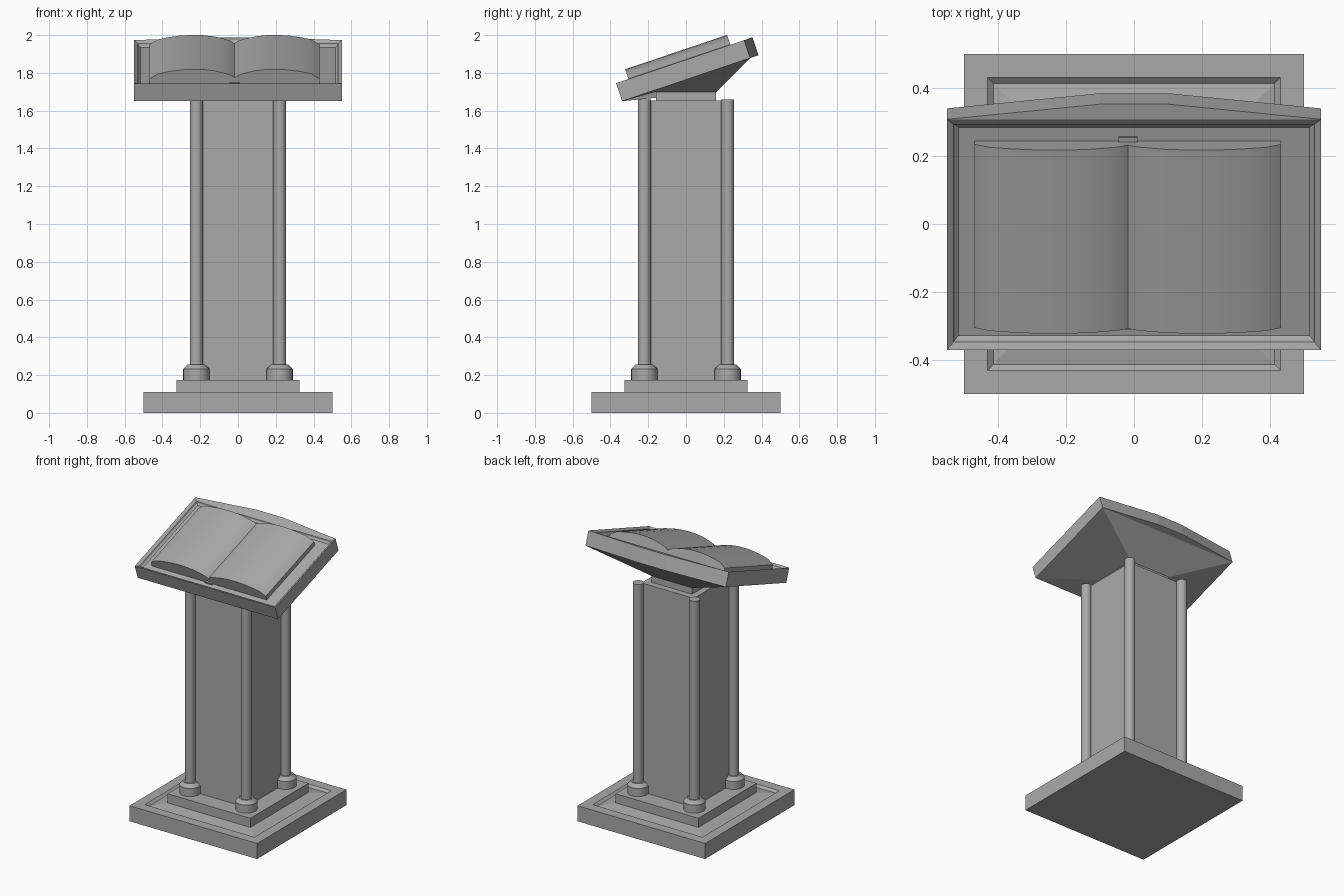
import bpy, bmesh, math
from mathutils import Matrix, Vector

old = bpy.data.objects.get("Cube")
if old:
    bpy.data.objects.remove(old, do_unlink=True)

grey = bpy.data.materials.new("stone_grey")
grey.use_nodes = True
colour = (0.4, 0.4, 0.4, 1)
grey.diffuse_color = colour
grey.node_tree.nodes["Principled BSDF"].inputs["Base Color"].default_value = colour

# Desk frame: local x across, y up the slope, z away from the surface
desk = Matrix.Translation((0, -0.37, 1.745)) @ Matrix.Rotation(0.325, 4, 'X')
DEPTH, HALF, THICK = 0.715, 0.55, 0.1


def loft(name, rings, matrix=Matrix(), smooth=False):
    """Skin a list of equally long point rings and cap both ends."""
    bm = bmesh.new()
    loops = [[bm.verts.new(matrix @ Vector(p)) for p in ring] for ring in rings]
    n = len(loops[0])
    for a, b in zip(loops, loops[1:]):
        for i in range(n):
            j = (i + 1) % n
            bm.faces.new((a[i], a[j], b[j], b[i]))
    bm.faces.new(loops[0][::-1])
    bm.faces.new(loops[-1])
    bmesh.ops.recalc_face_normals(bm, faces=bm.faces)
    mesh = bpy.data.meshes.new(name)
    bm.to_mesh(mesh)
    bm.free()
    mesh.materials.append(grey)
    obj = bpy.data.objects.new(name, mesh)
    bpy.context.collection.objects.link(obj)
    if smooth:
        bpy.ops.object.select_all(action='DESELECT')
        obj.select_set(True)
        bpy.context.view_layer.objects.active = obj
        bpy.ops.object.shade_smooth_by_angle(angle=math.radians(30))
    return obj


def rect(x0, x1, y0, y1, z):
    return [(x0, y0, z), (x1, y0, z), (x1, y1, z), (x0, y1, z)]


def square(h, z):
    return rect(-h, h, -h, h, z)


def circle(cx, cy, r, z, n=24):
    return [(cx + r * math.cos(math.tau * i / n), cy + r * math.sin(math.tau * i / n), z)
            for i in range(n)]


# Stepped base with a groove around the upper step
loft("base", [square(0.5, 0), square(0.5, 0.11), square(0.43, 0.11),
              square(0.413, 0.095), square(0.325, 0.11)])
loft("base_step", [square(0.325, 0.1), square(0.325, 0.175)])

# Shaft, neck and corner columns
loft("shaft", [square(0.205, 0.175), square(0.205, 1.655)])
loft("neck", [square(0.16, 1.655), square(0.16, 1.7)])
for side, sx in (("right", -1), ("left", 1)):
    for end, sy in (("front", -1), ("back", 1)):
        x, y = sx * 0.22, sy * 0.22
        loft(f"column_{end}_{side}",
             [circle(x, y, r, z) for r, z in
              ((0.07, 0.175), (0.07, 0.232), (0.046, 0.255), (0.035, 0.255), (0.035, 1.66))],
             smooth=True)

# Flared support from the neck to the underside of the desk
under = [desk @ Vector(p) for p in rect(-HALF, HALF, 0, DEPTH, -THICK)]
loft("desk_support", [square(0.16, 1.7), under])


# Sloping desk with a sunken panel inside a moulded rim
def inset(d, z):
    return rect(d - HALF, HALF - d, d, DEPTH - d, z)


loft("desk", [inset(0, -THICK), inset(0, 0), inset(0.02, -0.012),
              inset(0.024, -0.022), inset(0.035, -0.03)], desk)

# Raised back edge of the desk
crest = [(-HALF, DEPTH), (HALF, DEPTH), (0.1, DEPTH + 0.047), (-0.1, DEPTH + 0.047)]
loft("desk_crest", [[(x, y, z) for x, y in crest] for z in (-THICK, 0)], desk)

# Open book: page profile from the gutter outward, mirrored to both sides
half_page = [(0.02, 0.022), (0.06, 0.035), (0.11, 0.047), (0.17, 0.054), (0.23, 0.055),
             (0.29, 0.051), (0.35, 0.042), (0.405, 0.03), (0.45, 0.002)]
outline = ([(-0.45, -0.03)] + [(-x, z) for x, z in reversed(half_page)] + [(0, 0.008)]
           + half_page + [(0.45, -0.03)])
CENTRE = -0.018
loft("book_pages", [[(CENTRE + x, y, z) for x, z in outline] for y in (0.069, 0.638)],
     desk, smooth=True)
loft("book_spine", [rect(CENTRE - 0.028, CENTRE + 0.028, 0.058, 0.652, z)
                    for z in (-0.03, -0.018)], desk)
